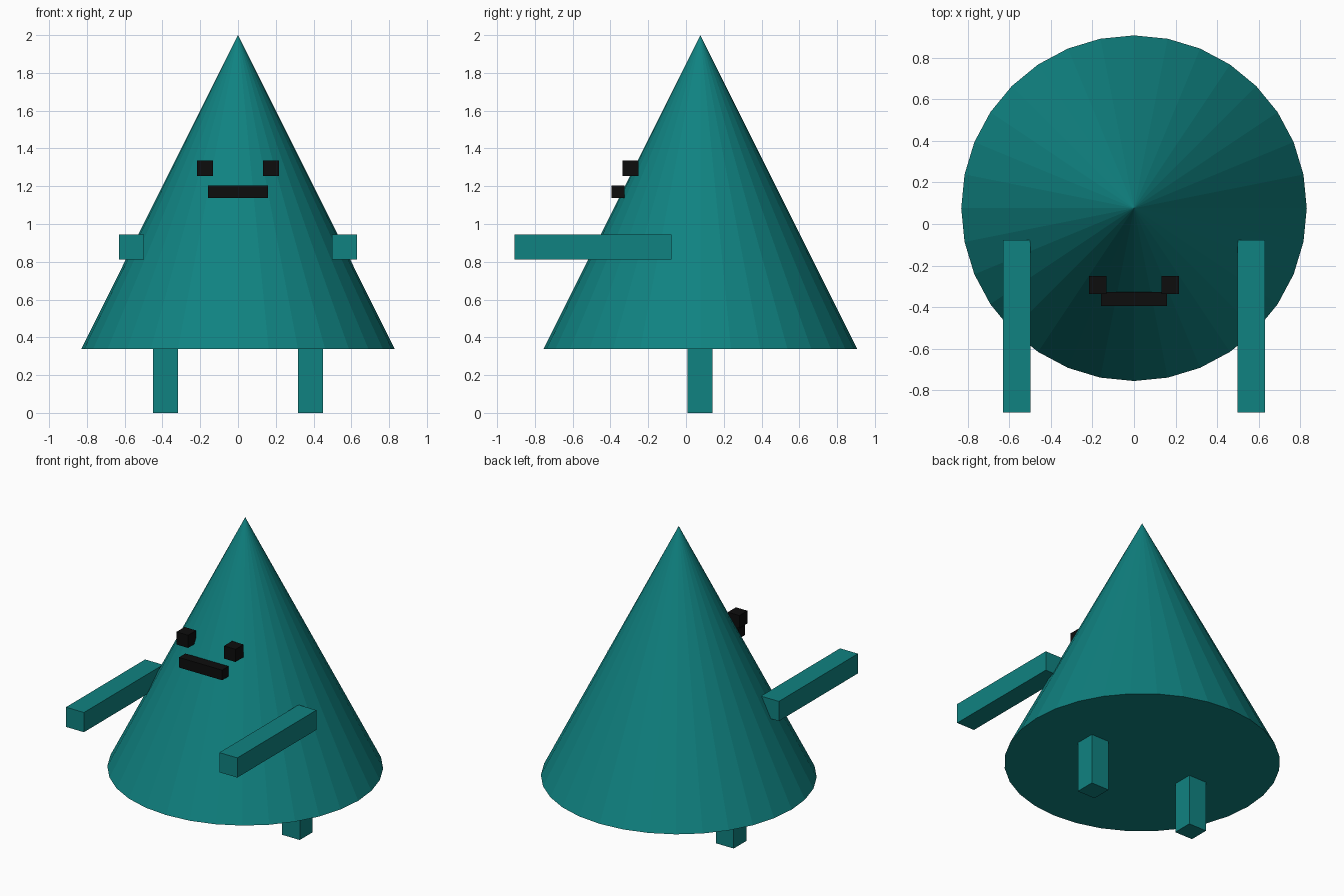
import bpy

if "Cube" in bpy.data.objects:
    bpy.data.objects.remove(bpy.data.objects["Cube"])


def material(name, rgb):
    m = bpy.data.materials.new(name)
    m.diffuse_color = (*rgb, 1.0)
    m.use_nodes = True
    m.node_tree.nodes["Principled BSDF"].inputs["Base Color"].default_value = m.diffuse_color
    return m


teal = material("teal", (0.005, 0.225, 0.22))
black = material("black", (0.004, 0.004, 0.004))


def box(name, lo, hi, mat):
    """Axis-aligned box between two corners."""
    centre = [(a + b) / 2 for a, b in zip(lo, hi)]
    bpy.ops.mesh.primitive_cube_add(size=1, location=centre)
    ob = bpy.context.object
    ob.name = name
    ob.scale = [b - a for a, b in zip(lo, hi)]
    bpy.ops.object.transform_apply(location=True, rotation=False, scale=True)
    ob.data.materials.append(mat)
    return ob


def mirrored_box(name, lo, hi, mat):
    """Box on the +x side, mirrored to -x."""
    ob = box(name, lo, hi, mat)
    ob.modifiers.new("mirror", 'MIRROR').use_axis[0] = True


# Cone body, flat 32-sided
BASE, TOP = 0.337, 2.0
bpy.ops.mesh.primitive_cone_add(vertices=32, radius1=0.831, radius2=0,
                                depth=TOP - BASE,
                                location=(0, 0.076, (BASE + TOP) / 2))
body = bpy.context.object
body.name = "body"
body.data.materials.append(teal)

# Limbs: arms point forward, legs run up into the body
mirrored_box("arms", (0.498, -0.907, 0.813), (0.63, -0.076, 0.944), teal)
mirrored_box("legs", (0.318, 0.008, 0.0), (0.449, 0.14, 0.42), teal)

# Face
mirrored_box("eyes", (0.132, -0.336, 1.253), (0.217, -0.251, 1.337), black)
box("mouth", (-0.159, -0.394, 1.138), (0.159, -0.326, 1.205), black)
